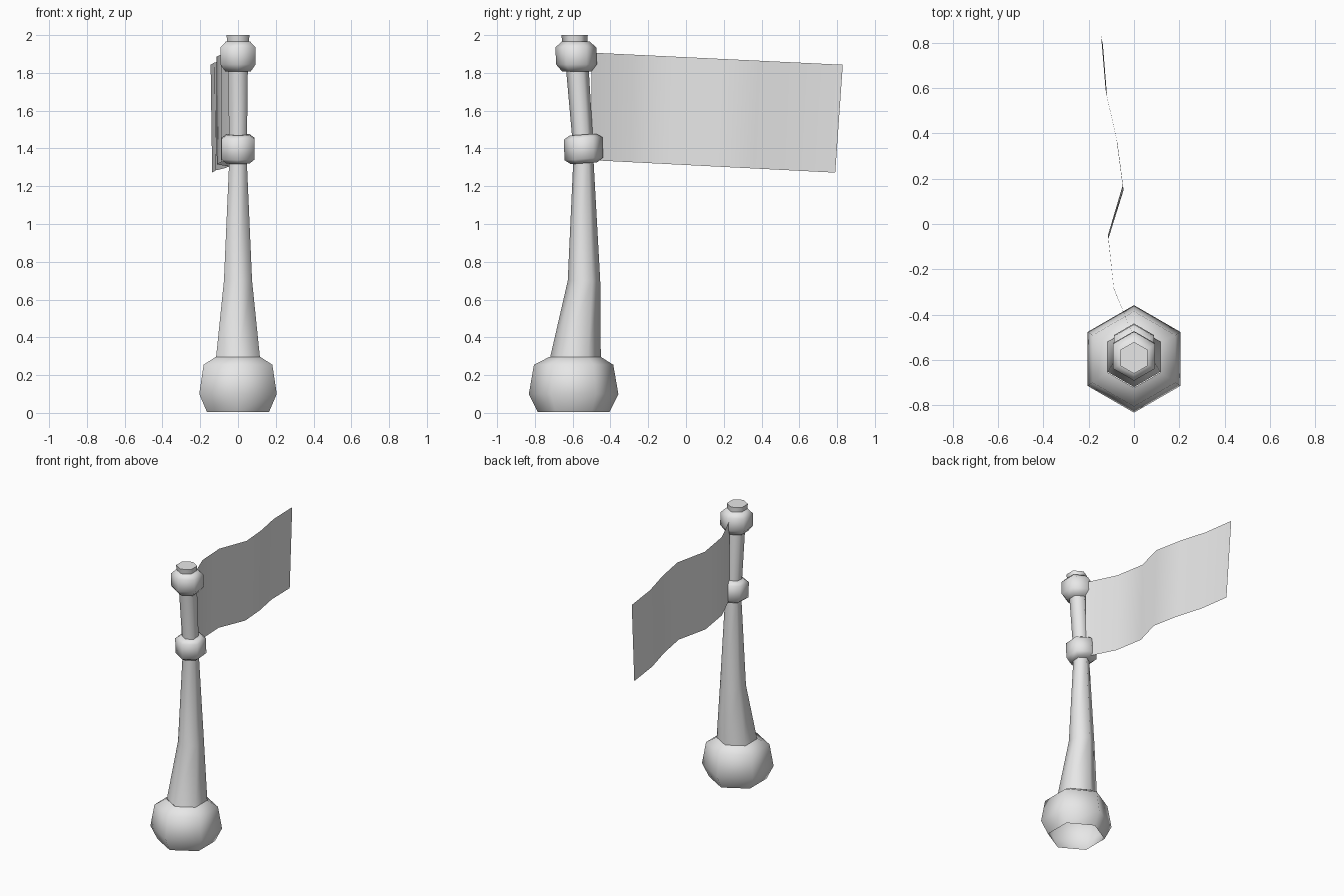
import bpy, math

cube = bpy.data.objects.get("Cube")
if cube:
    bpy.data.objects.remove(cube, do_unlink=True)

# Single light grey material
grey = bpy.data.materials.new("light_grey")
grey.use_nodes = True
grey.diffuse_color = (0.8, 0.8, 0.8, 1)
grey.node_tree.nodes["Principled BSDF"].inputs["Base Color"].default_value = (0.8, 0.8, 0.8, 1)


def make_object(name, verts, faces, angle):
    mesh = bpy.data.meshes.new(name)
    mesh.from_pydata(verts, [], faces)
    mesh.materials.append(grey)
    obj = bpy.data.objects.new(name, mesh)
    bpy.context.collection.objects.link(obj)
    bpy.ops.object.select_all(action='DESELECT')
    obj.select_set(True)
    bpy.context.view_layer.objects.active = obj
    bpy.ops.object.shade_smooth_by_angle(angle=math.radians(angle))
    return obj


def hex_loft(name, rings, cap_bottom=False, cap_top=False, tilt=0.0, angle=65):
    """Skin six-sided rings given as (z, centre y, radius), with a corner at the front."""
    verts, faces = [], []
    for z, cy, r in rings:
        for i in range(6):
            a = math.radians(-90 + 60 * i)
            dy = r * math.sin(a)
            verts.append((r * math.cos(a), cy + dy, z + dy * math.tan(tilt)))
    for k in range(len(rings) - 1):
        for i in range(6):
            j = (i + 1) % 6
            faces.append((6 * k + i, 6 * k + j, 6 * k + 6 + j, 6 * k + 6 + i))
    if cap_bottom:
        faces.append(tuple(reversed(range(6))))
    if cap_top:
        n = 6 * (len(rings) - 1)
        faces.append(tuple(range(n, n + 6)))
    return make_object(name, verts, faces, angle)


# Bulbous foot, open underneath
hex_loft("base", [(0.005, -0.595, 0.19), (0.10, -0.595, 0.237),
                  (0.255, -0.595, 0.21), (0.297, -0.587, 0.135)])

# Leaning tapered pole
hex_loft("pole", [(0.295, -0.585, 0.134), (0.70, -0.540, 0.086), (1.33, -0.543, 0.054),
                  (1.46, -0.548, 0.055), (1.82, -0.575, 0.060), (1.95, -0.588, 0.065),
                  (2.00, -0.590, 0.070)], cap_top=True)

# Two collars holding the flag
hex_loft("lower_collar", [(1.322, -0.540, 0.070), (1.345, -0.541, 0.102),
                          (1.453, -0.545, 0.102), (1.473, -0.546, 0.070)],
         True, True, math.radians(4))
hex_loft("upper_collar", [(1.808, -0.578, 0.078), (1.845, -0.580, 0.108),
                          (1.935, -0.583, 0.108), (1.965, -0.584, 0.075)],
         True, True)

# Waving flag: plan-view path of the top edge, sagging slightly toward the free end
path = [(0.0, -0.50), (-0.09, -0.28), (-0.115, -0.05), (-0.05, 0.17),
        (-0.078, 0.38), (-0.125, 0.59), (-0.145, 0.83)]
verts, faces = [], []
for x, y in path:
    t = (y + 0.50) / 1.33
    verts.append((x, y, 1.907 - 0.064 * t))
    verts.append((x + 0.008 * t, y - 0.04 * t, 1.338 - 0.066 * t))
for i in range(len(path) - 1):
    faces.append((2 * i, 2 * i + 1, 2 * i + 3, 2 * i + 2))
make_object("flag", verts, faces, 65)
